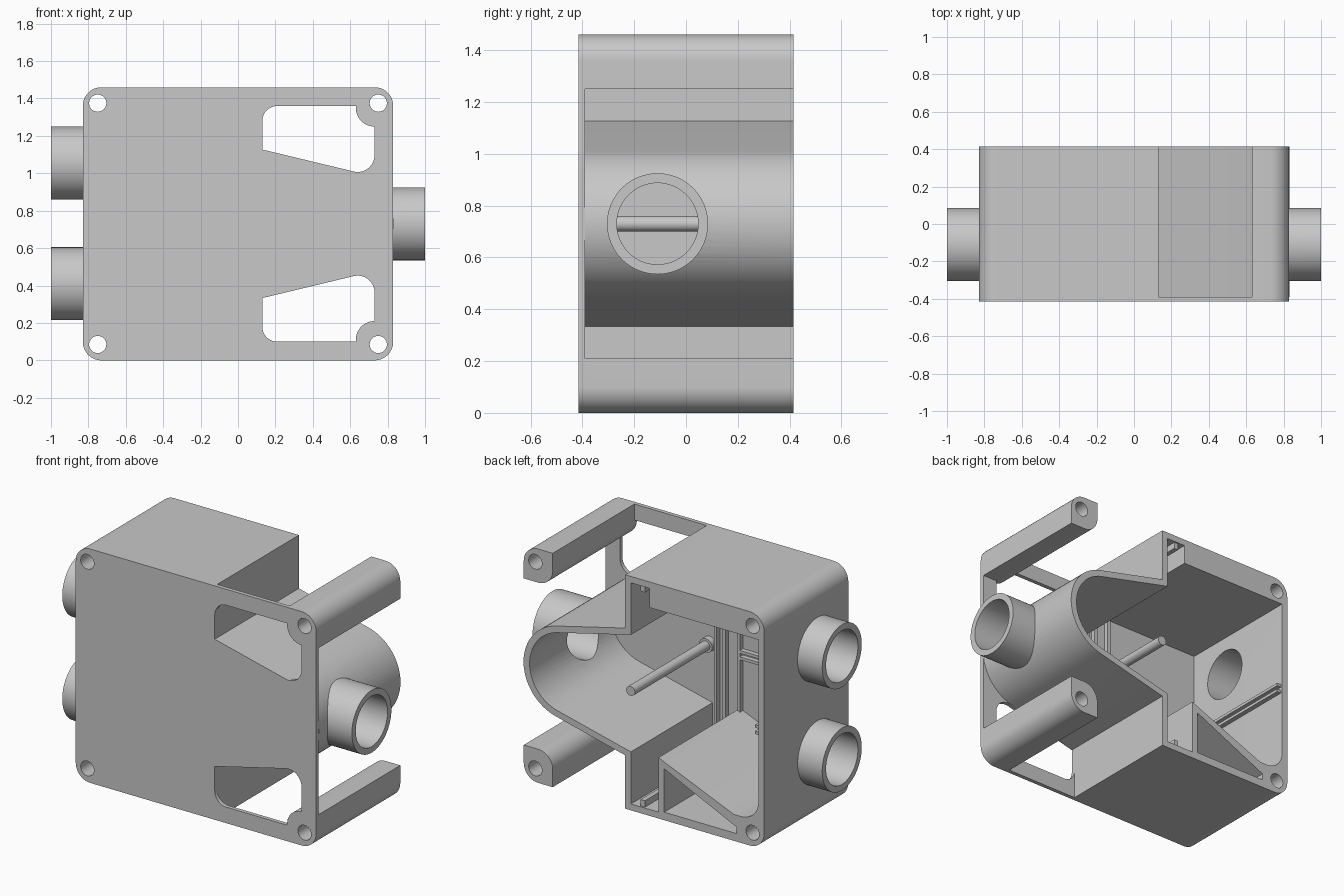
import bpy, bmesh, math
from mathutils import Vector, Matrix

if "Cube" in bpy.data.objects:
    bpy.data.objects.remove(bpy.data.objects["Cube"], do_unlink=True)

grey = bpy.data.materials.new("light_grey_plastic")
grey.use_nodes = True
grey.diffuse_color = (0.58, 0.58, 0.58, 1)
grey.node_tree.nodes["Principled BSDF"].inputs["Base Color"].default_value = grey.diffuse_color

FRONT, BACK, INNER = -0.415, 0.415, -0.39
WIDE, HIGH = 0.83, 1.46
MID = HIGH / 2
parts = []


def rounded(corners):
    """Outline from (x, z) or (x, z, radius) corners."""
    out, n = [], len(corners)
    for i, corner in enumerate(corners):
        p = Vector(corner[:2])
        if len(corner) < 3:
            out.append(p)
            continue
        d1 = (Vector(corners[i - 1][:2]) - p).normalized()
        d2 = (Vector(corners[(i + 1) % n][:2]) - p).normalized()
        half, r = d1.angle(d2) / 2, corner[2]
        c = p + (d1 + d2).normalized() * r / math.sin(half)
        s = p + d1 * r / math.tan(half) - c
        e = p + d2 * r / math.tan(half) - c
        start = math.atan2(s.y, s.x)
        sweep = (math.atan2(e.y, e.x) - start + math.pi) % math.tau - math.pi
        steps = max(6, round(abs(sweep) / math.radians(6)))
        for k in range(steps + 1):
            a = start + sweep * k / steps
            out.append(c + Vector((math.cos(a), math.sin(a))) * r)
    return out


def circle(x, z, r, n=32):
    return [Vector((x + r * math.cos(k * math.tau / n), z + r * math.sin(k * math.tau / n)))
            for k in range(n)]


def flip(outline):
    return [Vector((p.x, HIGH - p.y)) for p in outline]


def finish(name, bm):
    bmesh.ops.recalc_face_normals(bm, faces=bm.faces)
    mesh = bpy.data.meshes.new(name)
    bm.to_mesh(mesh)
    bm.free()
    mesh.materials.append(grey)
    ob = bpy.data.objects.new(name, mesh)
    bpy.context.collection.objects.link(ob)
    parts.append(ob)
    return ob


def cut(ob, cutters):
    for c in cutters:
        mod = ob.modifiers.new("cut", "BOOLEAN")
        mod.operation, mod.solver, mod.object = "DIFFERENCE", "EXACT", c
    bpy.context.view_layer.update()
    graph = bpy.context.evaluated_depsgraph_get()
    mesh = bpy.data.meshes.new_from_object(ob.evaluated_get(graph))
    ob.modifiers.clear()
    ob.data = mesh


def discard(helpers):
    for ob in helpers:
        parts.remove(ob)
        bpy.data.objects.remove(ob, do_unlink=True)


def prism(name, outline, y0, y1, holes=()):
    """Extrude an outline along y and cut holes right through it."""
    bm = bmesh.new()
    face = bm.faces.new([bm.verts.new((p.x, y0, p.y)) for p in outline])
    new = bmesh.ops.extrude_face_region(bm, geom=[face], use_keep_orig=True)["geom"]
    moved = [v for v in new if isinstance(v, bmesh.types.BMVert)]
    bmesh.ops.translate(bm, verts=moved, vec=(0, y1 - y0, 0))
    ob = finish(name, bm)
    if holes:
        cutters = [prism("hole_cutter", h, y0 - 0.05, y1 + 0.05) for h in holes]
        cut(ob, cutters)
        discard(cutters)
    return ob


def cylinder(name, centre, axis, radius, length, n=64):
    bm = bmesh.new()
    turn = Vector((0, 0, 1)).rotation_difference(Vector(axis)).to_matrix().to_4x4()
    bmesh.ops.create_cone(bm, cap_ends=True, segments=n, radius1=radius, radius2=radius,
                          depth=length, matrix=Matrix.Translation(centre) @ turn)
    return finish(name, bm)


def box(name, x0, x1, y0, y1, z0, z1):
    return prism(name, rounded([(x0, z0), (x1, z0), (x1, z1), (x0, z1)]), y0, y1)


# Front plate with screw holes and two windows
screws = {(sx, z): circle(sx * 0.75, z, 0.046) for sx in (-1, 1) for z in (0.085, 1.375)}
window = rounded([(0.13, 1.127), (0.13, 1.36, 0.08), (0.63, 1.36), (0.63, 1.25, 0.1),
                  (0.73, 1.25), (0.73, 0.983, 0.09)])
plate = rounded([(-WIDE, 0, 0.1), (WIDE, 0, 0.1), (WIDE, HIGH, 0.1), (-WIDE, HIGH, 0.1)])
prism("front_plate", plate, FRONT, INNER, [window, flip(window)] + list(screws.values()))

# Main housing: box with a tapering round nose, open at the back
outer = rounded([(-WIDE, 0, 0.1), (0.13, 0), (0.13, 0.333), (1.784, MID, 0.29),
                 (0.13, 1.127), (0.13, HIGH), (-WIDE, HIGH, 0.1)])
cavity = rounded([(-0.1, 0.04), (0.09, 0.04), (0.09, 0.365), (1.611, MID, 0.25),
                  (0.09, 1.095), (0.09, 1.42), (-0.04, 1.42), (-0.04, 1.3),
                  (-0.79, 1.3), (-0.79, 0.165, 0.12), (-0.62, 0.165), (-0.1, 0.38)])
pocket = rounded([(-0.14, 0.05), (-0.14, 0.32), (-0.64, 0.09), (-0.64, 0.05)])
left_screws = [hole for (sx, z), hole in screws.items() if sx < 0]
housing = prism("housing", outer, INNER, BACK, [cavity, pocket] + left_screws)

# Pipe stubs, bored through the housing walls
room = prism("room_cutter", cavity, INNER - 0.01, BACK + 0.1)
bores = []
for name, x0, x1, z in (("outlet_pipe", 0.7, 1, MID),
                        ("upper_inlet_pipe", -1, -0.81, 1.055),
                        ("lower_inlet_pipe", -1, -0.81, 0.41)):
    pipe = cylinder(name, ((x0 + x1) / 2, -0.11, z), (1, 0, 0), 0.195, x1 - x0)
    bore = cylinder("bore_cutter", ((x0 + x1) / 2, -0.11, z), (1, 0, 0), 0.157, x1 - x0 + 0.1)
    cut(pipe, [room, bore] if x0 > 0 else [bore])
    bores.append(bore)
cut(housing, bores)
discard(bores + [room])

# Free-standing screw posts
post = rounded([(0.63, 1.25, 0.1), (WIDE, 1.25), (WIDE, HIGH, 0.1), (0.63, HIGH)])
prism("upper_post", post, INNER, BACK, [screws[1, 1.375]])
prism("lower_post", flip(post), INNER, BACK, [screws[1, 0.085]])

# Long pin with its collar
cylinder("pin", (0.11, 0, MID), (0, 1, 0), 0.03, 0.78, 32)
cylinder("pin_collar", (0.11, -0.37, MID), (0, 1, 0), 0.045, 0.04, 32)

# Guide rails for boards
for x in (-0.02, 0.04):
    box("upright_rail", x, x + 0.02, INNER, INNER + 0.03, 0.04, 1.42)
box("ceiling_rail", 0, 0.03, INNER, BACK - 0.01, 1.38, 1.42)
box("floor_rail", 0, 0.03, INNER, BACK - 0.01, 0.04, 0.08)
box("divider_rail", -0.12, -0.1, INNER, INNER + 0.03, 0.36, 1.3)
for z in (0.7, 0.74):
    box("side_rail", -0.79, -0.76, INNER, BACK - 0.01, z, z + 0.018)
    box("cross_rail", -0.79, -0.1, INNER, INNER + 0.03, z, z + 0.018)

# Smooth the curved walls, keep edges sharp
bpy.ops.object.select_all(action="DESELECT")
for ob in parts:
    ob.select_set(True)
bpy.context.view_layer.objects.active = housing
bpy.ops.object.shade_smooth_by_angle(angle=math.radians(30))
